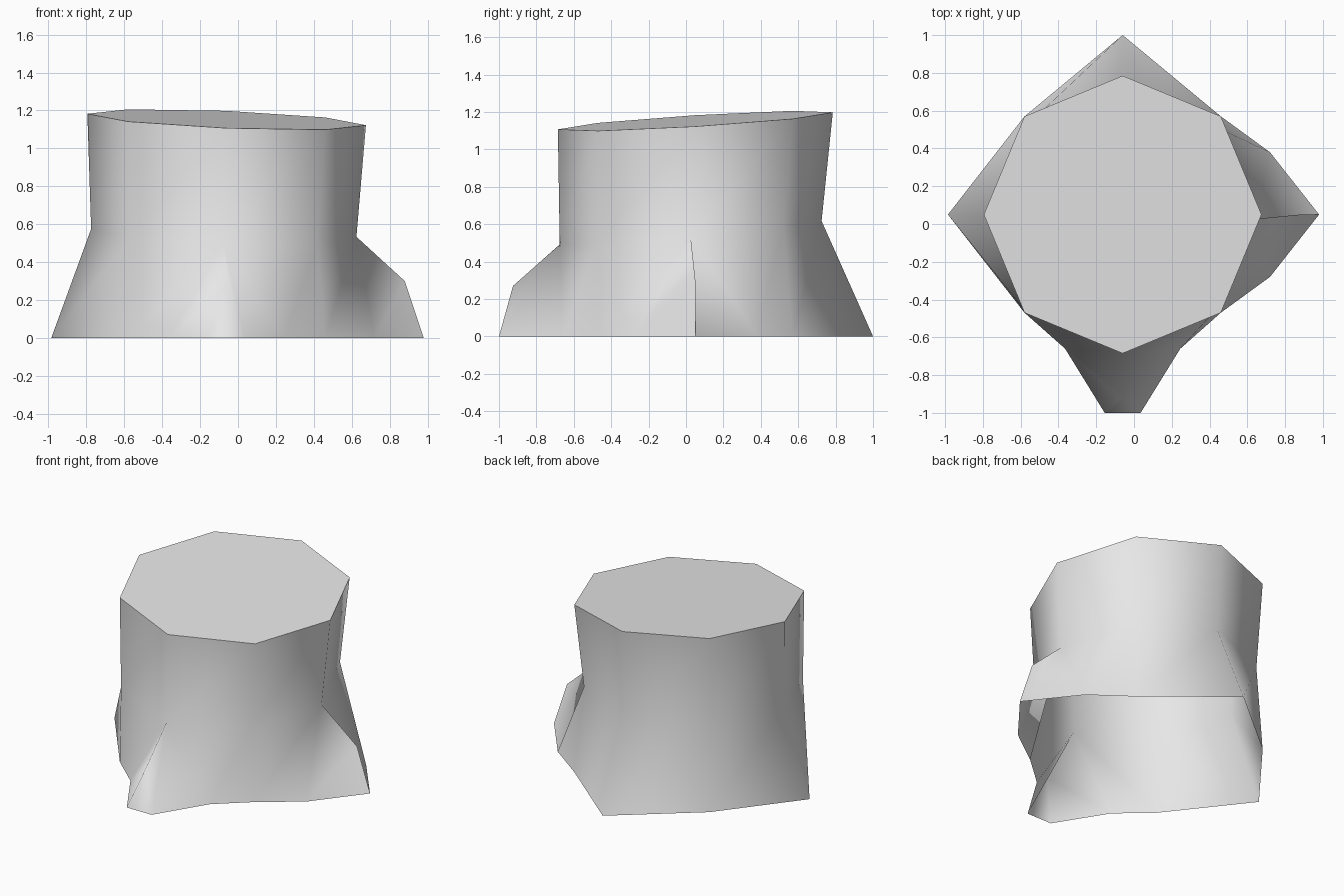
import bpy
import bmesh
from math import sin, cos, pi, radians

if "Cube" in bpy.data.objects:
    bpy.data.objects.remove(bpy.data.objects["Cube"], do_unlink=True)

SIDES = 8
EAST, NORTH, WEST, SOUTH = range(0, SIDES, 2)

bm = bmesh.new()


def place(step, out, across=0.0, z=0.0, centre=(-0.06, 0.05)):
    """Vertex at a distance out from the axis, shifted sideways across."""
    a = step * 2 * pi / SIDES
    x = centre[0] + out * cos(a) - across * sin(a)
    y = centre[1] + out * sin(a) + across * cos(a)
    return bm.verts.new((x, y, z))


def tilted_ring(radius, height, slope_x, slope_y, centre):
    ring = [place(i, radius, centre=centre) for i in range(SIDES)]
    for v in ring:
        v.co.z = height + slope_x * v.co.x + slope_y * v.co.y
    return ring


# Trunk: tilted cut top and a slightly narrower waist
top = tilted_ring(0.735, 1.147, -0.041, 0.062, (-0.06, 0.05))
waist = tilted_ring(0.7, 0.55, -0.03, 0.09, (-0.075, 0.025))

# Ground outline: plain corners, two pointed flares, two bulging roots
foot = [[] for _ in range(SIDES)]
for i in range(SIDES):
    if i not in (EAST, SOUTH):
        reach = {WEST: 0.925, NORTH: 0.95}.get(i, 0.735)
        foot[i] = [place(i, reach)]


def add_root(step, side_out, half_width, tip_out, tip_spread, crest_out, crest_z):
    crest = place(step, crest_out, z=crest_z)
    tips = [place(step, tip_out, s) for s in tip_spread]
    first = place(step, side_out, -half_width)
    last = place(step, side_out, half_width)
    foot[step] = [first, *tips, last]
    bm.faces.new((first, tips[0], crest, waist[step]))
    bm.faces.new((tips[-1], last, waist[step], crest))
    if len(tips) > 1:
        bm.faces.new((*tips, crest))


add_root(EAST, 0.78, 0.33, 1.04, [0], 0.94, 0.3)
add_root(SOUTH, 0.71, 0.305, 1.05, [-0.095, 0.095], 0.975, 0.27)

# Bark walls and the cut top; the underside stays open
for i in range(SIDES):
    j = (i + 1) % SIDES
    bm.faces.new((waist[i], waist[j], top[j], top[i]))
    bm.faces.new((foot[i][-1], foot[j][0], waist[j], waist[i]))
bm.faces.new(top)

mesh = bpy.data.meshes.new("tree_stump")
bm.to_mesh(mesh)
bm.free()
stump = bpy.data.objects.new("tree_stump", mesh)
bpy.context.collection.objects.link(stump)

# Single pale grey
grey = bpy.data.materials.new("pale_grey")
grey.use_nodes = True
colour = (0.8, 0.8, 0.8, 1)
grey.diffuse_color = colour
grey.node_tree.nodes["Principled BSDF"].inputs["Base Color"].default_value = colour
mesh.materials.append(grey)

# Smooth bark with a sharp top rim
bpy.ops.object.select_all(action="DESELECT")
stump.select_set(True)
bpy.context.view_layer.objects.active = stump
bpy.ops.object.shade_smooth_by_angle(angle=radians(70))
